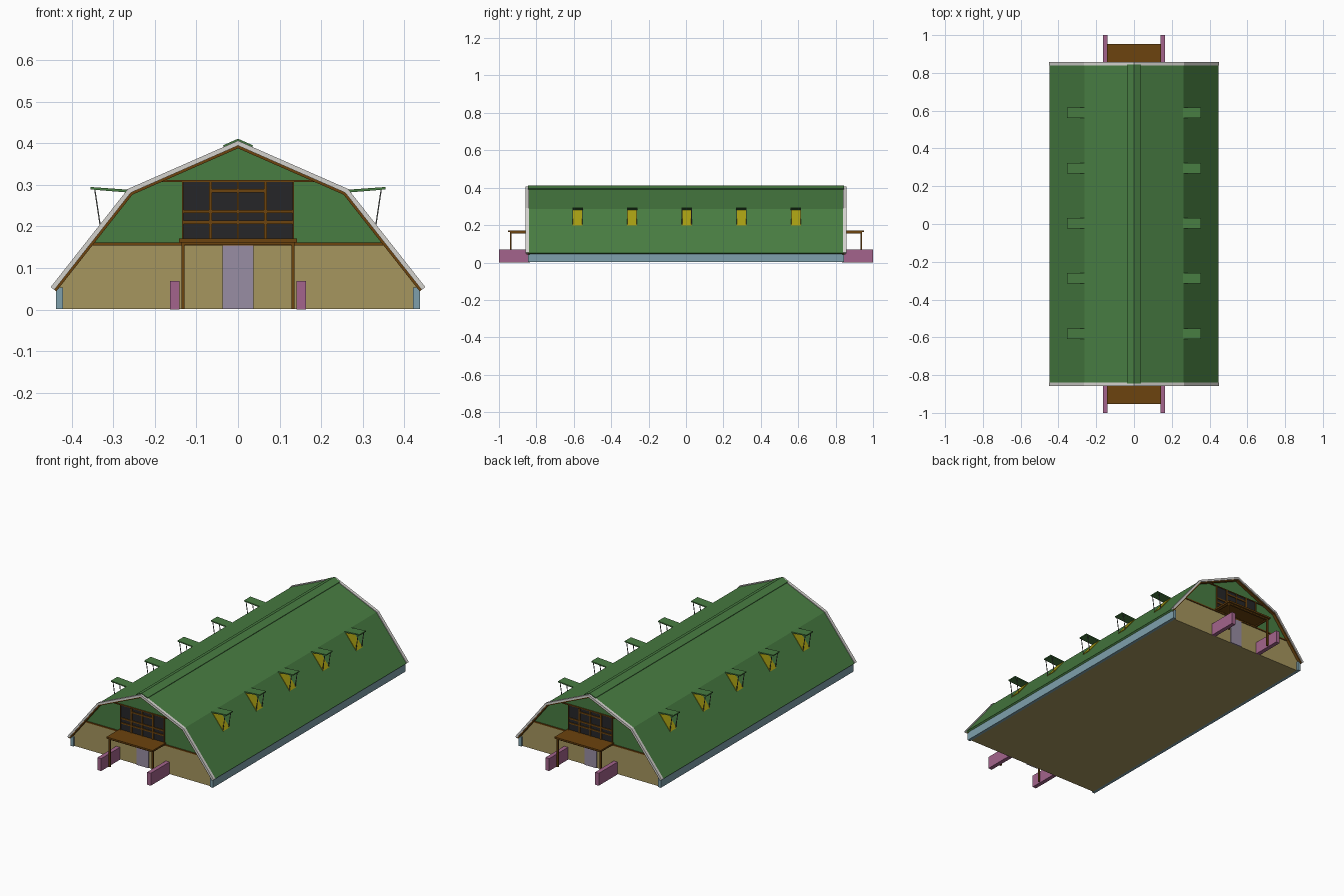
import bpy, bmesh
from mathutils import Vector

cube = bpy.data.objects.get("Cube")
if cube:
    bpy.data.objects.remove(cube, do_unlink=True)


def material(name, *rgb):
    lin = [((c / 255 + 0.055) / 1.055) ** 2.4 for c in rgb] + [1]
    m = bpy.data.materials.new(name)
    m.use_nodes = True
    m.diffuse_color = lin
    m.node_tree.nodes["Principled BSDF"].inputs["Base Color"].default_value = lin
    return m


green = material("roof green", 72, 125, 66)
tan = material("tan wall", 166, 150, 94)
brown = material("brown timber", 108, 67, 14)
black = material("dark glass", 38, 38, 40)
lavender = material("lavender door", 153, 141, 163)
pink = material("pink masonry", 164, 100, 140)
blue = material("pale blue plinth", 126, 160, 172)
yellow = material("yellow pane", 166, 156, 18)
white = material("white trim", 212, 210, 206)
grey = material("grey metal", 95, 98, 95)


def prism(name, profile, y0, y1, mat):
    """Extrude an x-z outline along y."""
    bm = bmesh.new()
    face = bm.faces.new([bm.verts.new((x, y0, z)) for x, z in profile])
    ext = bmesh.ops.extrude_face_region(bm, geom=[face])
    verts = [v for v in ext["geom"] if isinstance(v, bmesh.types.BMVert)]
    bmesh.ops.translate(bm, vec=(0, y1 - y0, 0), verts=verts)
    bmesh.ops.recalc_face_normals(bm, faces=bm.faces)
    me = bpy.data.meshes.new(name)
    bm.to_mesh(me)
    bm.free()
    me.materials.append(mat)
    ob = bpy.data.objects.new(name, me)
    bpy.context.collection.objects.link(ob)
    return ob


def box(name, x0, x1, y0, y1, z0, z1, mat):
    return prism(name, [(x0, z0), (x1, z0), (x1, z1), (x0, z1)], y0, y1, mat)


def mirrored(half):
    """Close a right-half outline by reflecting it across x = 0."""
    return half + [(-x, z) for x, z in reversed(half) if x > 0]


def offset(pts, d):
    """Shift an open right-to-left polyline inward by d with mitred corners."""
    pts = [Vector(p) for p in pts]
    out = []
    for i, p in enumerate(pts):
        dirs = [(pts[j + 1] - pts[j]).normalized()
                for j in (i - 1, i) if 0 <= j < len(pts) - 1]
        normals = [Vector((-t.y, t.x)) for t in dirs]
        n = sum(normals, Vector((0, 0))).normalized()
        out.append(tuple(p + n * d / n.dot(normals[0])))
    return out


def band(name, pts, d0, d1, y0, y1, mat):
    return prism(name, offset(pts, d0) + offset(pts, d1)[::-1], y0, y1, mat)


# Roof shell and ridge cap
ROOF = mirrored([(0.447, 0.052), (0.262, 0.287), (0, 0.402)])
band("roof", ROOF, 0, 0.01, -0.845, 0.845, green)
band("ridge_cap", mirrored([(0.036, 0.395), (0, 0.411)]), 0, 0.005,
     -0.845, 0.845, green)

# Body: tan lower storey, green upper storey, plinth along the sides
prism("lower_body", mirrored([(0.42, 0.002), (0.42, 0.05), (0.434, 0.055),
                              (0.354, 0.158)]), -0.835, 0.835, tan)
prism("upper_body", mirrored([(0.354, 0.158), (0.257, 0.281), (0, 0.394)]),
      -0.835, 0.835, green)
for s in (-1, 1):
    box("plinth", s * 0.42, s * 0.437, -0.845, 0.845, 0.002, 0.053, blue)

# Gable ends
for e in (-1, 1):
    end = "front" if e < 0 else "back"

    def part(name, x0, x1, d0, d1, z0, z1, mat):
        box(f"{end}_{name}", x0, x1, e * d0, e * d1, z0, z1, mat)

    band(end + "_bargeboard", ROOF, -0.004, 0.007, e * 0.84, e * 0.857, white)
    band(end + "_timber_edge", ROOF, 0.007, 0.013, e * 0.833, e * 0.852, brown)
    part("floor_band", -0.352, 0.352, 0.833, 0.84, 0.154, 0.161, brown)
    part("lintel", -0.195, 0.195, 0.833, 0.841, 0.307, 0.312, brown)
    part("door", -0.037, 0.037, 0.833, 0.84, 0.002, 0.155, lavender)

    # Large window with its bars
    part("window", -0.132, 0.132, 0.833, 0.838, 0.16, 0.308, black)
    for x, w in ((-0.133, 0.004), (-0.066, 0.008), (0, 0.004),
                 (0.066, 0.008), (0.133, 0.004)):
        part("mullion", x - w / 2, x + w / 2, 0.833, 0.843, 0.16, 0.308, brown)
    for z, half in ((0.165, 0.132), (0.21, 0.132), (0.236, 0.132), (0.286, 0.066)):
        part("window_bar", -half, half, 0.833, 0.842, z - 0.004, z + 0.004, brown)

    # Porch roof, posts and flanking low walls
    part("porch_roof", -0.142, 0.142, 0.835, 0.952, 0.162, 0.171, brown)
    part("porch_beam", -0.136, 0.136, 0.932, 0.942, 0.155, 0.162, brown)
    for s in (-1, 1):
        part("porch_post", s * 0.128, s * 0.136, 0.933, 0.941, 0.002, 0.162, brown)
        part("porch_rail", s * 0.128, s * 0.136, 0.835, 0.933, 0.156, 0.162, brown)
        part("porch_wall", s * 0.141, s * 0.164, 0.835, 1.0, 0, 0.069, pink)

# Roof windows: pane, raised hatch and props
for s in (-1, 1):
    for i in range(5):
        y = -0.58 + 0.292 * i

        def flip(pts):
            return [(s * x, z) for x, z in pts]

        pane = [(0.333, 0.197), (0.265, 0.283)]
        prism("roof_window", flip(offset(pane, -0.003) + offset(pane, 0.003)[::-1]),
              y - 0.027, y + 0.027, yellow)
        prism("roof_hatch", flip([(0.257, 0.281), (0.257, 0.288),
                                  (0.355, 0.295), (0.355, 0.289)]),
              y - 0.028, y + 0.028, green)
        for t in (-1, 1):
            prism("hatch_prop", flip([(0.329, 0.198), (0.332, 0.198),
                                      (0.346, 0.291), (0.343, 0.291)]),
                  y + t * 0.024, y + t * 0.027, grey)
